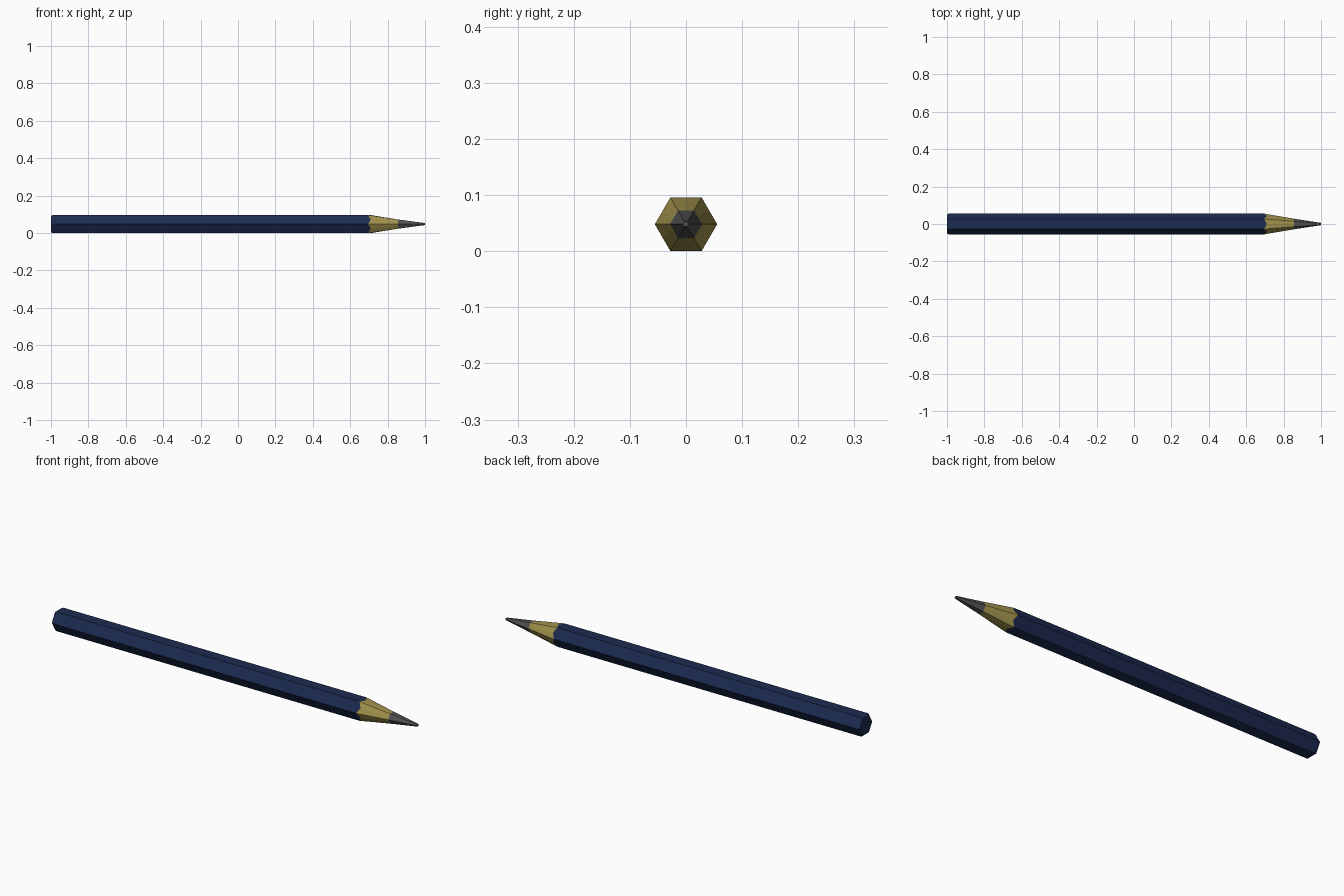
import bpy, bmesh
from math import cos, sin, pi, sqrt

if "Cube" in bpy.data.objects:
    bpy.data.objects.remove(bpy.data.objects["Cube"])

R = 0.0555                  # corner radius of the hexagonal barrel
Z = R * sqrt(3) / 2         # axis height, resting on a flat side


def material(name, rgb):
    m = bpy.data.materials.new(name)
    m.diffuse_color = (*rgb, 1)
    m.use_nodes = True
    m.node_tree.nodes["Principled BSDF"].inputs["Base Color"].default_value = m.diffuse_color
    return m


def hex_loft(name, rings, mat, cap_start=False, cap_end=False):
    """Loft hexagonal rings along x. Each ring: (x at corners, x at mid-sides, radius)."""
    bm = bmesh.new()
    loops = []
    for xc, xm, r in rings:
        loop = []
        for i in range(12):
            a = i * pi / 6
            d = r * (cos(pi / 6) if i % 2 else 1)
            loop.append(bm.verts.new((xm if i % 2 else xc, d * cos(a), Z + d * sin(a))))
        loops.append(loop)
    for a, b in zip(loops, loops[1:]):
        for i in range(12):
            j = (i + 1) % 12
            bm.faces.new((a[i], a[j], b[j], b[i]))
    if cap_start:
        bm.faces.new(loops[0][::-1])
    if cap_end:
        bm.faces.new(loops[-1])
    bmesh.ops.recalc_face_normals(bm, faces=bm.faces)
    # open shells: make sure the normals face away from the axis
    f = bm.faces[0]
    c = f.calc_center_median()
    if f.normal.y * c.y + f.normal.z * (c.z - Z) < 0:
        bmesh.ops.reverse_faces(bm, faces=bm.faces)
    me = bpy.data.meshes.new(name)
    bm.to_mesh(me)
    bm.free()
    me.materials.append(mat)
    ob = bpy.data.objects.new(name, me)
    bpy.context.collection.objects.link(ob)
    return ob


navy = material("navy_paint", (0.012, 0.024, 0.08))
wood = material("bare_wood", (0.36, 0.29, 0.075))
lead = material("graphite", (0.085, 0.085, 0.09))

# painted barrel with a small bevel at the blunt end
body_end = (0.695, 0.71, R)
hex_loft("barrel", [(-1, -1, R - 0.007), (-0.997, -0.997, R - 0.003),
                    (-0.99, -0.99, R), body_end], navy, cap_start=True)

# sharpened wood, scalloped where it meets the paint
lead_start = (0.855, 0.855, 0.0285)
hex_loft("sharpened_wood", [body_end, lead_start], wood)

# lead point with a tiny flat tip
hex_loft("lead_point", [lead_start, (0.998, 0.998, 0.0065), (1, 1, 0.005)], lead, cap_end=True)
